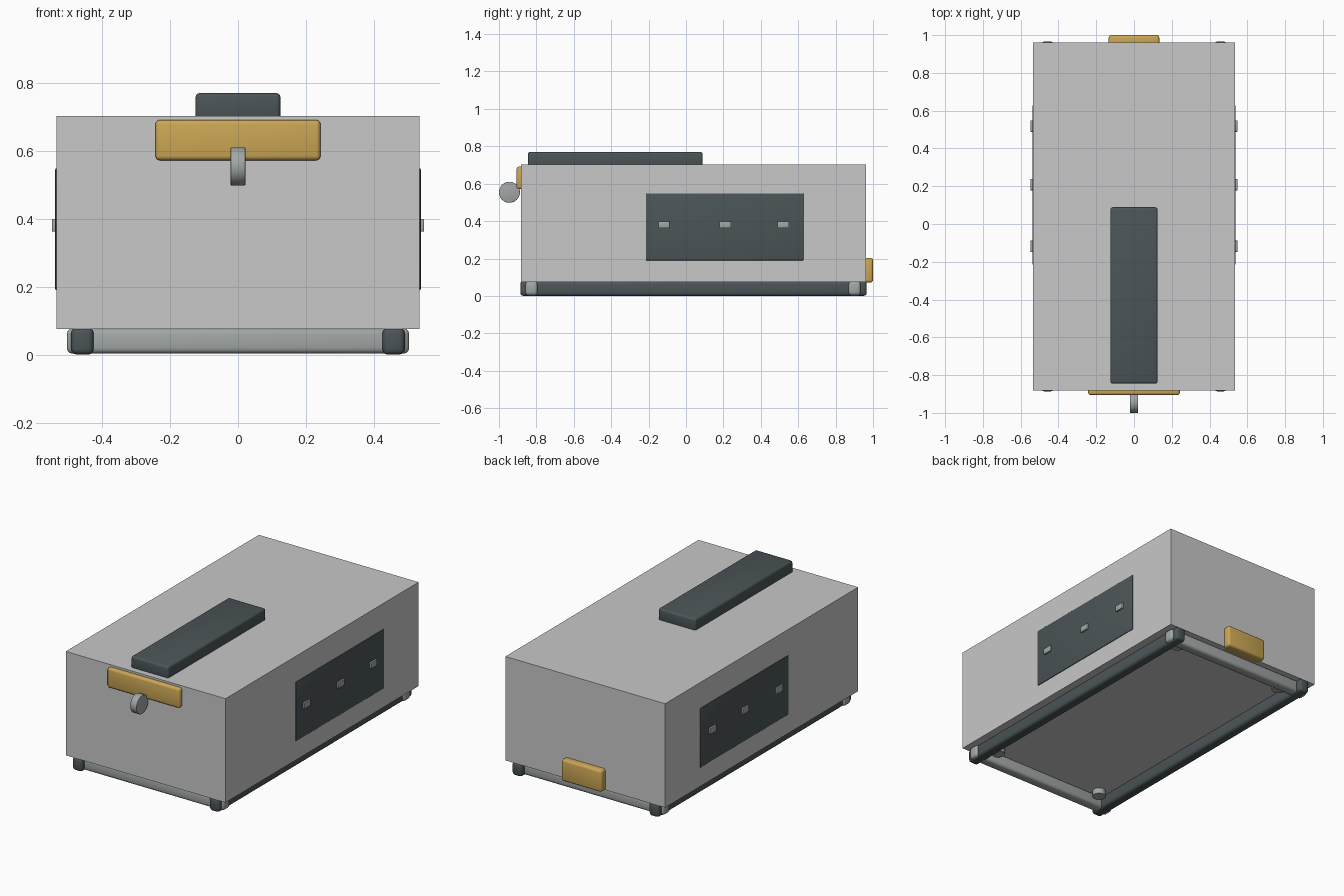
import bpy, bmesh, math
from mathutils import Matrix, Vector

if "Cube" in bpy.data.objects:
    bpy.data.objects.remove(bpy.data.objects["Cube"])


def material(name, rgb):
    m = bpy.data.materials.new(name)
    m.diffuse_color = (*rgb, 1.0)
    m.use_nodes = True
    m.node_tree.nodes["Principled BSDF"].inputs["Base Color"].default_value = m.diffuse_color
    return m


BODY = material("light_grey", (0.58, 0.58, 0.58))
DARK = material("dark_slate", (0.07, 0.09, 0.096))
STEEL = material("steel_grey", (0.36, 0.385, 0.38))
GOLD = material("gold", (0.60, 0.385, 0.09))


def finish(name, bm, mat, bevel, segments=3):
    """Turn a bmesh into a named object with optional rounded edges."""
    bmesh.ops.recalc_face_normals(bm, faces=bm.faces)
    me = bpy.data.meshes.new(name)
    bm.to_mesh(me)
    bm.free()
    me.materials.append(mat)
    ob = bpy.data.objects.new(name, me)
    bpy.context.collection.objects.link(ob)
    if bevel:
        mod = ob.modifiers.new("rounded_edges", "BEVEL")
        mod.width = bevel
        mod.segments = segments
        mod.limit_method = "ANGLE"
        mod.angle_limit = math.radians(40)
    bpy.ops.object.select_all(action="DESELECT")
    ob.select_set(True)
    bpy.context.view_layer.objects.active = ob
    if bevel:
        bpy.ops.object.modifier_apply(modifier="rounded_edges")
    bpy.ops.object.shade_smooth_by_angle(angle=math.radians(35))
    return ob


def box(name, lo, hi, mat, bevel=0.0):
    lo, hi = Vector(lo), Vector(hi)
    bm = bmesh.new()
    bmesh.ops.create_cube(bm, size=1.0)
    bmesh.ops.scale(bm, vec=hi - lo, verts=bm.verts)
    bmesh.ops.translate(bm, vec=(lo + hi) / 2, verts=bm.verts)
    return finish(name, bm, mat, bevel)


def disc(name, centre, radius, depth, axis, mat, bevel=0.0):
    bm = bmesh.new()
    rot = Matrix.Rotation(math.pi / 2, 4, "Y") if axis == "X" else Matrix()
    bmesh.ops.create_cone(bm, cap_ends=True, segments=40, radius1=radius,
                          radius2=radius, depth=depth,
                          matrix=Matrix.Translation(centre) @ rot)
    return finish(name, bm, mat, bevel, 2)


# Main case
box("case", (-0.534, -0.882, 0.075), (0.534, 0.962, 0.703), BODY)

# Raised strip on the lid
box("lid_strip", (-0.125, -0.845, 0.69), (0.125, 0.089, 0.77), DARK, 0.012)

# Front plate with its round knob, and the rear plate
box("front_plate", (-0.243, -0.906, 0.572), (0.243, -0.86, 0.691), GOLD, 0.013)
disc("front_knob", (0, -0.944, 0.554), 0.056, 0.043, "X", STEEL, 0.002)
box("rear_plate", (-0.134, 0.93, 0.072), (0.134, 1.0, 0.203), GOLD, 0.013)

# Crossed base rails: dark along the length, steel across the width
for s, side in ((-1, "left"), (1, "right")):
    x = s * 0.458
    box(side + "_rail", (x - 0.033, -0.886, 0.0), (x + 0.033, 0.966, 0.08), DARK, 0.017)
for y, end in ((-0.826, "front"), (0.901, "rear")):
    box(end + "_rail", (-0.504, y - 0.033, 0.003), (0.504, y + 0.033, 0.077), STEEL, 0.017)

# Small round pads under the case, just inside the rail corners
for x in (-0.374, 0.374):
    for y in (-0.755, 0.83):
        disc("base_pad", (x, y, 0.06), 0.037, 0.04, "Z", STEEL)

# Side panels, each with three small latches
for s, side in ((-1, "left"), (1, "right")):
    xs = sorted((s * 0.52, s * 0.538))
    box(side + "_panel", (xs[0], -0.214, 0.19), (xs[1], 0.628, 0.548), DARK, 0.003)
    xs = sorted((s * 0.525, s * 0.548))
    for y in (-0.118, 0.208, 0.518):
        box(side + "_latch", (xs[0], y - 0.03, 0.362), (xs[1], y + 0.03, 0.399), STEEL, 0.003)
